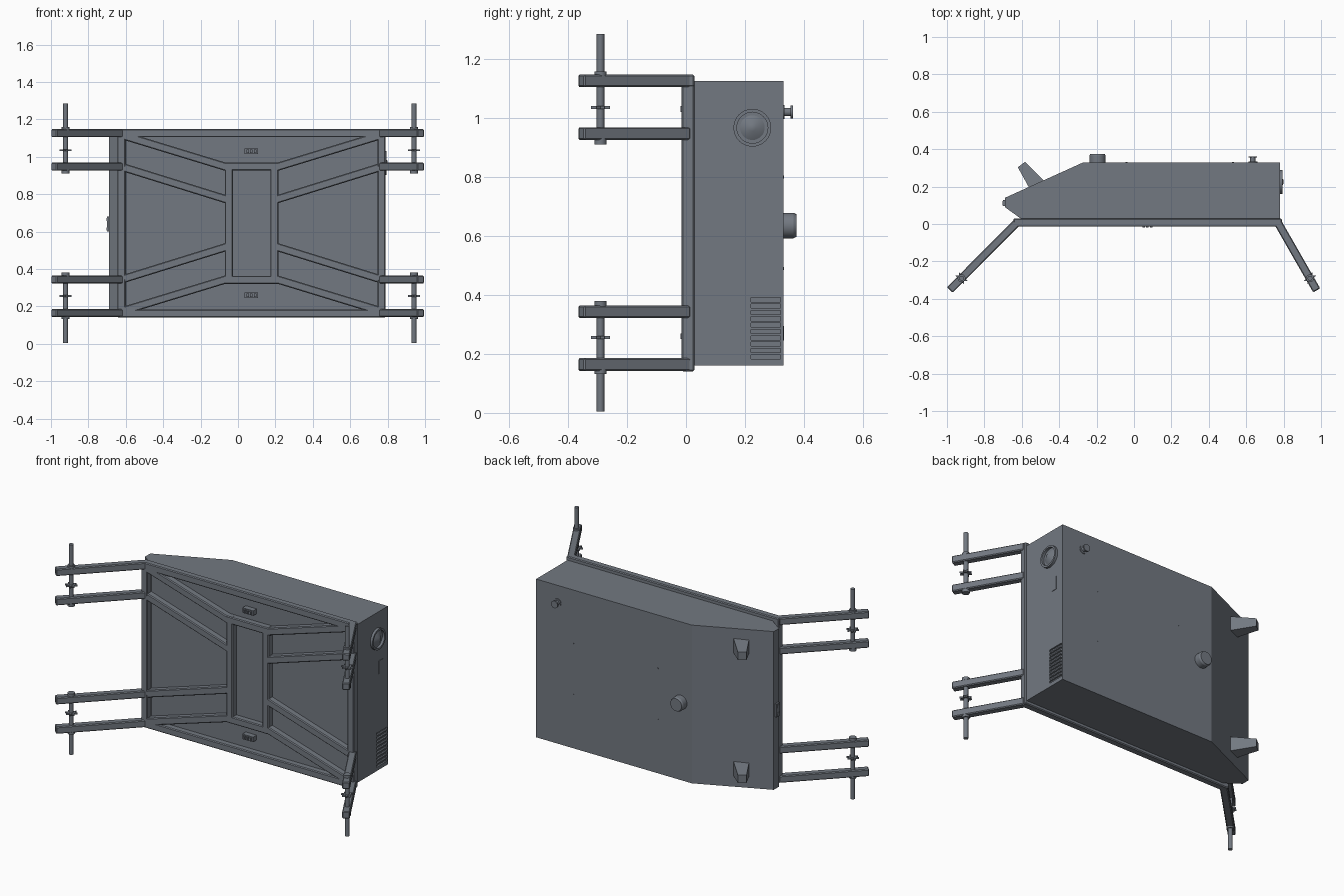
import bpy, bmesh, math
from mathutils import Vector, Matrix

cube = bpy.data.objects.get("Cube")
if cube:
    bpy.data.objects.remove(cube, do_unlink=True)

steel = bpy.data.materials.new("blue_grey_steel")
steel.use_nodes = True
COLOR = (0.17, 0.19, 0.22, 1)
steel.diffuse_color = COLOR
steel.node_tree.nodes["Principled BSDF"].inputs["Base Color"].default_value = COLOR
MID = 0.645  # height of the horizontal mirror plane


def finish(name, bm, smooth=False):
    bmesh.ops.recalc_face_normals(bm, faces=bm.faces)
    mesh = bpy.data.meshes.new(name)
    bm.to_mesh(mesh)
    bm.free()
    mesh.materials.append(steel)
    obj = bpy.data.objects.new(name, mesh)
    bpy.context.collection.objects.link(obj)
    if smooth:
        bpy.ops.object.select_all(action='DESELECT')
        obj.select_set(True)
        bpy.context.view_layer.objects.active = obj
        bpy.ops.object.shade_smooth_by_angle(angle=math.radians(35))
    return obj


def box(name, lo, hi):
    lo, hi = Vector(lo), Vector(hi)
    bm = bmesh.new()
    bmesh.ops.create_cube(bm, size=1)
    bm.transform(Matrix.Translation((lo + hi) / 2) @ Matrix.Diagonal((hi - lo).to_4d()))
    return finish(name, bm)


def beam(name, p, q, up, width=0.043, depth=0.043, bevel=0.005):
    # Square bar between two points; depth runs along the up direction
    p, q, up = Vector(p), Vector(q), Vector(up)
    d = (q - p).normalized()
    rot = Matrix((d, up.cross(d), up)).transposed().to_4x4()
    bm = bmesh.new()
    bmesh.ops.create_cube(bm, size=1)
    bm.transform(Matrix.Diagonal(((q - p).length, width, depth, 1)))
    bmesh.ops.bevel(bm, geom=bm.edges[:], offset=bevel, segments=1, affect='EDGES')
    bm.transform(Matrix.Translation((p + q) / 2) @ rot)
    return finish(name, bm)


def rod(name, p, q, r1, r2=None, sides=24):
    p, q = Vector(p), Vector(q)
    bm = bmesh.new()
    bmesh.ops.create_cone(bm, cap_ends=True, segments=sides, radius1=r1,
                          radius2=r1 if r2 is None else r2, depth=(q - p).length)
    turn = Vector((0, 0, 1)).rotation_difference(q - p).to_matrix().to_4x4()
    bm.transform(Matrix.Translation((p + q) / 2) @ turn)
    return finish(name, bm, True)


def prism(name, outline, z0, z1):
    bm = bmesh.new()
    face = bm.faces.new([bm.verts.new((x, y, z0)) for x, y in outline])
    ext = bmesh.ops.extrude_face_region(bm, geom=[face])
    verts = [v for v in ext["geom"] if isinstance(v, bmesh.types.BMVert)]
    bmesh.ops.translate(bm, verts=verts, vec=(0, 0, z1 - z0))
    return finish(name, bm)


# Cabinet body with a sloped end
body = prism("cabinet_body", [(-0.6, 0.025), (0.78, 0.025), (0.78, 0.33), (-0.27, 0.33),
                              (-0.69, 0.14), (-0.69, 0.09)], 0.16, 1.125)

# Vent slots cut into the end wall
bm = bmesh.new()
for i in range(10):
    z = 0.19 + i * 0.0215
    bmesh.ops.create_cube(bm, size=1, matrix=Matrix.Translation((0.78, 0.27, z))
                          @ Matrix.Diagonal((0.02, 0.1, 0.014, 1)))
cutter = finish("vent_cutter", bm)
cutter.hide_render = True
cutter.hide_set(True)
cut = body.modifiers.new("vents", 'BOOLEAN')
cut.object = cutter
cut.solver = 'EXACT'

# Front frame
FRONT = (0, 1, 0)
Y = 0.007
for name, z in (("bottom", 0.162), ("top", 1.126)):
    beam("frame_rail_" + name, (-0.645, Y, z), (0.79, Y, z), FRONT)
for name, x in (("right", -0.624), ("left", 0.768)):
    beam("frame_post_" + name, (x, Y, 0.15), (x, Y, 1.14), FRONT)
for name, x in (("right", -0.049), ("left", 0.194)):
    beam("centre_post_" + name, (x, Y, 0.32), (x, Y, 0.97), FRONT)
for name, z in (("lower", 0.342), ("upper", 0.948)):
    beam("centre_rail_" + name, (-0.07, Y, z), (0.215, Y, z), FRONT)


def mirror_z(z, side):
    return MID + side * (z - MID)


# Diagonal braces, clamp arms and their screws, mirrored up and down
for level, s in (("upper", 1), ("lower", -1)):
    for end, inner, outer in (("right", -0.055, -0.612), ("left", 0.2, 0.757)):
        for kind, z_in, z_out in (("outer", 0.943, 1.113), ("inner", 0.77, 0.943)):
            beam(f"{kind}_brace_{level}_{end}", (inner, Y, mirror_z(z_in, s)),
                 (outer, Y, mirror_z(z_out, s)), FRONT)

    for end, start, tip, screw in (
            ("right", (-0.628, 0.006), (-0.985, -0.353), (-0.922, -0.29)),
            ("left", (0.77, 0.006), (0.977, -0.355), (0.941, -0.29))):
        for kind, z in (("outer", 1.126), ("inner", 0.947)):
            z = mirror_z(z, s)
            beam(f"{kind}_arm_{level}_{end}", (*start, z), (*tip, z), (0, 0, 1))
        tag = f"_{level}_{end}"
        rod("screw" + tag, (*screw, mirror_z(0.91, s)), (*screw, mirror_z(1.285, s)), 0.013, sides=16)
        for kind, a, b in (("inner", 0.91, 0.93), ("outer", 1.14, 1.158)):
            rod(f"{kind}_collar" + tag, (*screw, mirror_z(a, s)), (*screw, mirror_z(b, s)), 0.021, sides=16)
        # Spiked hand wheel between the arms
        points = []
        for i in range(16):
            r = 0.035 if i % 2 else 0.02
            a = math.tau * i / 16
            points.append((screw[0] + r * math.cos(a), screw[1] + r * math.sin(a)))
        z = mirror_z(1.035, s)
        prism("hand_wheel" + tag, points, z - 0.005, z + 0.005)

    # Front latch: a small block with three raised ribs
    z = mirror_z(1.03, s)
    box("latch_" + level, (0.035, -0.008, z - 0.015), (0.108, 0.03, z + 0.015))
    for i in range(3):
        x = 0.045 + i * 0.02
        box(f"latch_rib_{level}_{i}", (x, -0.018, z - 0.01), (x + 0.013, 0, z + 0.01))

    # Tapered foot on the sloped rear
    z = mirror_z(1.02, s)
    bm = bmesh.new()
    bmesh.ops.create_cone(bm, cap_ends=True, segments=4, radius1=0.062, radius2=0.034, depth=0.14)
    bm.transform(Matrix.Rotation(math.pi / 4, 4, 'Z'))
    axis = Vector((-0.6, 0.8, 0)).normalized()
    rot = Matrix((axis.cross((0, 0, 1)), (0, 0, 1), axis)).transposed().to_4x4()
    bm.transform(Matrix.Translation((-0.56, 0.262, z)) @ rot)
    finish("rear_foot_" + level, bm)

# Rear knob, button and screws
rod("rear_knob", (-0.195, 0.32, 0.635), (-0.195, 0.365, 0.635), 0.043, sides=32)
rod("rear_knob_rim", (-0.195, 0.365, 0.635), (-0.195, 0.375, 0.635), 0.043, 0.038, sides=32)
rod("rear_button_base", (0.635, 0.32, 1.02), (0.635, 0.334, 1.02), 0.024)
rod("rear_button_stem", (0.635, 0.33, 1.02), (0.635, 0.357, 1.02), 0.014)
rod("rear_button_cap", (0.635, 0.355, 1.02), (0.635, 0.362, 1.02), 0.022)
for i, x in enumerate((-0.04, 0.53)):
    for j, z in enumerate((0.49, 0.8)):
        rod(f"rear_screw_{i}_{j}", (x, 0.325, z), (x, 0.332, z), 0.005, sides=10)

# Plain round boss and raised ring on the end wall
rod("end_boss", (0.775, 0.225, 0.967), (0.798, 0.225, 0.967), 0.05, 0.012, sides=32)
bm = bmesh.new()
bmesh.ops.create_circle(bm, segments=32, radius=0.064)
outer = bm.edges[:]
for k, (scale, lift) in enumerate(((1, 0.016), (0.82, 0), (1, -0.016))):
    verts = [v for v in bmesh.ops.extrude_edge_only(bm, edges=outer)["geom"]
             if isinstance(v, bmesh.types.BMVert)]
    bmesh.ops.scale(bm, verts=verts, vec=(scale, scale, 1))
    bmesh.ops.translate(bm, verts=verts, vec=(0, 0, lift))
    outer = [e for e in bm.edges if all(v in verts for v in e.verts)]
bm.transform(Matrix.Translation((0.779, 0.225, 0.967)) @ Matrix.Rotation(math.pi / 2, 4, 'Y'))
finish("end_ring", bm, True)

# Small plates on the two end walls
box("end_plate", (0.778, 0.24, 0.745), (0.783, 0.28, 0.825))
box("narrow_end_latch", (-0.7, 0.095, 0.6), (-0.68, 0.128, 0.68))
for z in (0.615, 0.665):
    box("narrow_end_rib", (-0.704, 0.1, z - 0.008), (-0.69, 0.123, z + 0.008))
